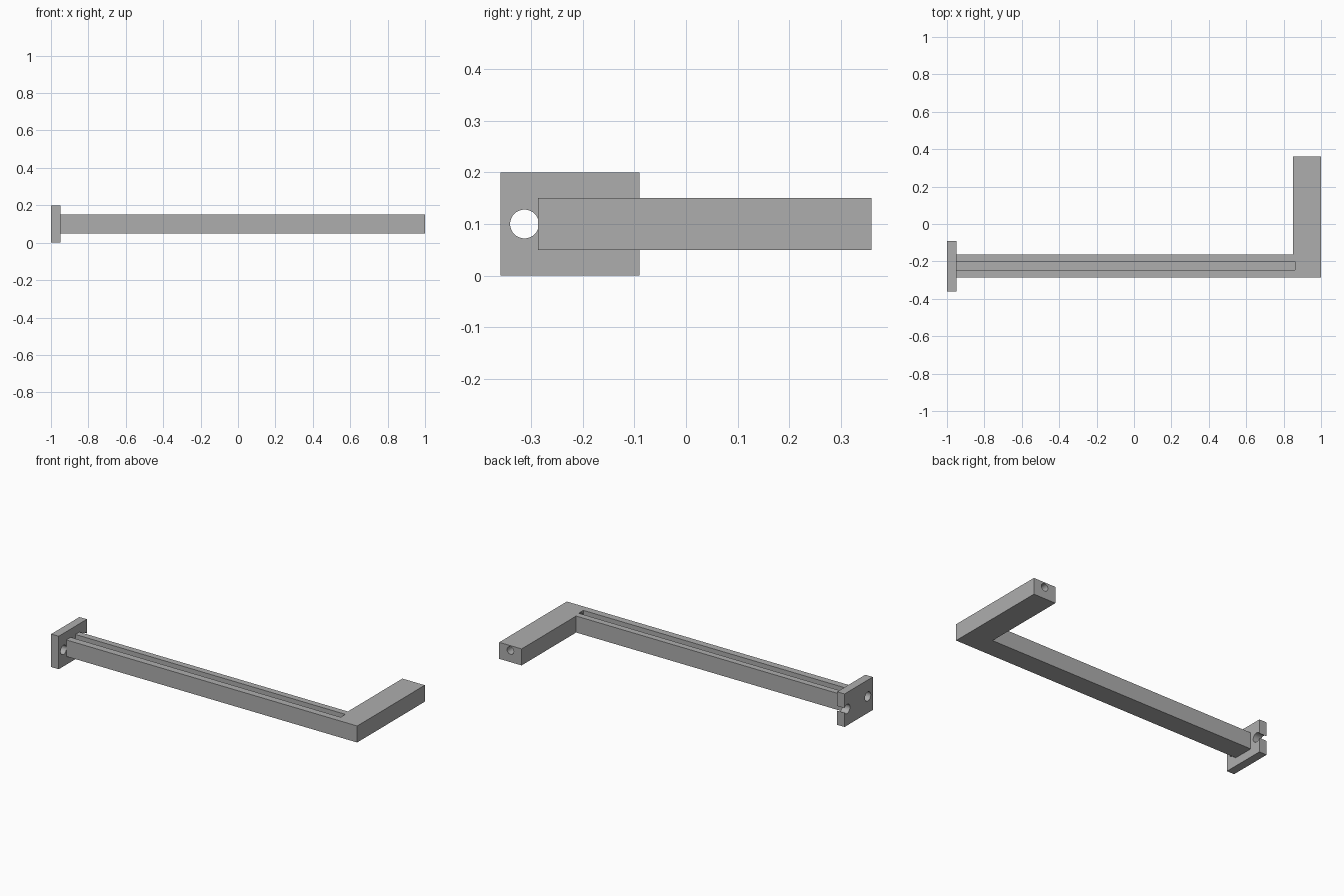
import bpy
import bmesh
from math import pi
from mathutils import Matrix, Vector

cube = bpy.data.objects.get("Cube")
if cube:
    bpy.data.objects.remove(cube)

grey = bpy.data.materials.new("plain grey")
grey.use_nodes = True
grey.diffuse_color = (0.42, 0.42, 0.42, 1)
grey.node_tree.nodes["Principled BSDF"].inputs["Base Color"].default_value = grey.diffuse_color


def make_object(name, bm):
    mesh = bpy.data.meshes.new(name)
    bmesh.ops.recalc_face_normals(bm, faces=bm.faces)
    bm.to_mesh(mesh)
    bm.free()
    mesh.materials.append(grey)
    obj = bpy.data.objects.new(name, mesh)
    bpy.context.collection.objects.link(obj)
    return obj


def prism(name, outline, z0, z1):
    """Extrude a plan outline from z0 to z1."""
    bm = bmesh.new()
    face = bm.faces.new([bm.verts.new((x, y, z0)) for x, y in outline])
    top = bmesh.ops.extrude_face_region(bm, geom=[face])["geom"]
    bmesh.ops.translate(bm, vec=(0, 0, z1 - z0),
                        verts=[v for v in top if isinstance(v, bmesh.types.BMVert)])
    return make_object(name, bm)


def box(name, x0, x1, y0, y1, z0, z1):
    return prism(name, [(x0, y0), (x1, y0), (x1, y1), (x0, y1)], z0, z1)


def rod(name, start, end, radius):
    """Cylinder between two points."""
    start, end = Vector(start), Vector(end)
    axis = end - start
    bm = bmesh.new()
    place = Matrix.Translation((start + end) / 2) @ axis.to_track_quat('Z', 'Y').to_matrix().to_4x4()
    bmesh.ops.create_cone(bm, cap_ends=True, segments=32, radius1=radius,
                          radius2=radius, depth=axis.length, matrix=place)
    return make_object(name, bm)


def cut(target, cutter):
    cutter.hide_render = True
    cutter.hide_set(True)
    mod = target.modifiers.new(cutter.name, 'BOOLEAN')
    mod.operation = 'DIFFERENCE'
    mod.solver = 'EXACT'
    mod.object = cutter


def finish(obj):
    """Apply the cuts, then smooth only the round walls."""
    helpers = [m.object for m in obj.modifiers]
    bpy.ops.object.select_all(action='DESELECT')
    obj.select_set(True)
    bpy.context.view_layer.objects.active = obj
    for mod in list(obj.modifiers):
        bpy.ops.object.modifier_apply(modifier=mod.name)
    for helper in helpers:
        bpy.data.objects.remove(helper)
    bpy.ops.object.shade_smooth_by_angle(angle=pi / 6)


PLATE_X = -0.95
BAR_FRONT, BAR_BACK = -0.287, -0.162
ARM_X, ARM_END = 0.85, 0.36
GROOVE_Y, WIRE_Z, WIRE_R = -0.2225, 0.12, 0.0225

# L-shaped bar and arm
arm = prism("bar_and_arm", [(PLATE_X, BAR_FRONT), (1, BAR_FRONT), (1, ARM_END),
                            (ARM_X, ARM_END), (ARM_X, BAR_BACK), (PLATE_X, BAR_BACK)], 0.05, 0.15)

# Open groove along the bar, and the bore running through the arm
bore_x = (ARM_X + 1) / 2
cut(arm, box("groove_cutter", PLATE_X - 0.01, 0.86, GROOVE_Y - WIRE_R, GROOVE_Y + WIRE_R,
             WIRE_Z - WIRE_R, 0.2))
cut(arm, rod("arm_bore_cutter", (bore_x, ARM_END + 0.1, WIRE_Z), (bore_x, GROOVE_Y, WIRE_Z), WIRE_R))
cut(arm, rod("link_bore_cutter", (0.8, GROOVE_Y, WIRE_Z), (bore_x, GROOVE_Y, WIRE_Z), WIRE_R * 0.98))
finish(arm)

# Mounting plate with a screw hole and a hole breaking out of the back edge
plate = box("mounting_plate", -1, PLATE_X, -0.36, -0.09, 0, 0.2)
for name, y in (("front_hole_cutter", -0.313), ("back_hole_cutter", -0.114)):
    cut(plate, rod(name, (-1.1, y, 0.1), (-0.9, y, 0.1), 0.028))
finish(plate)
